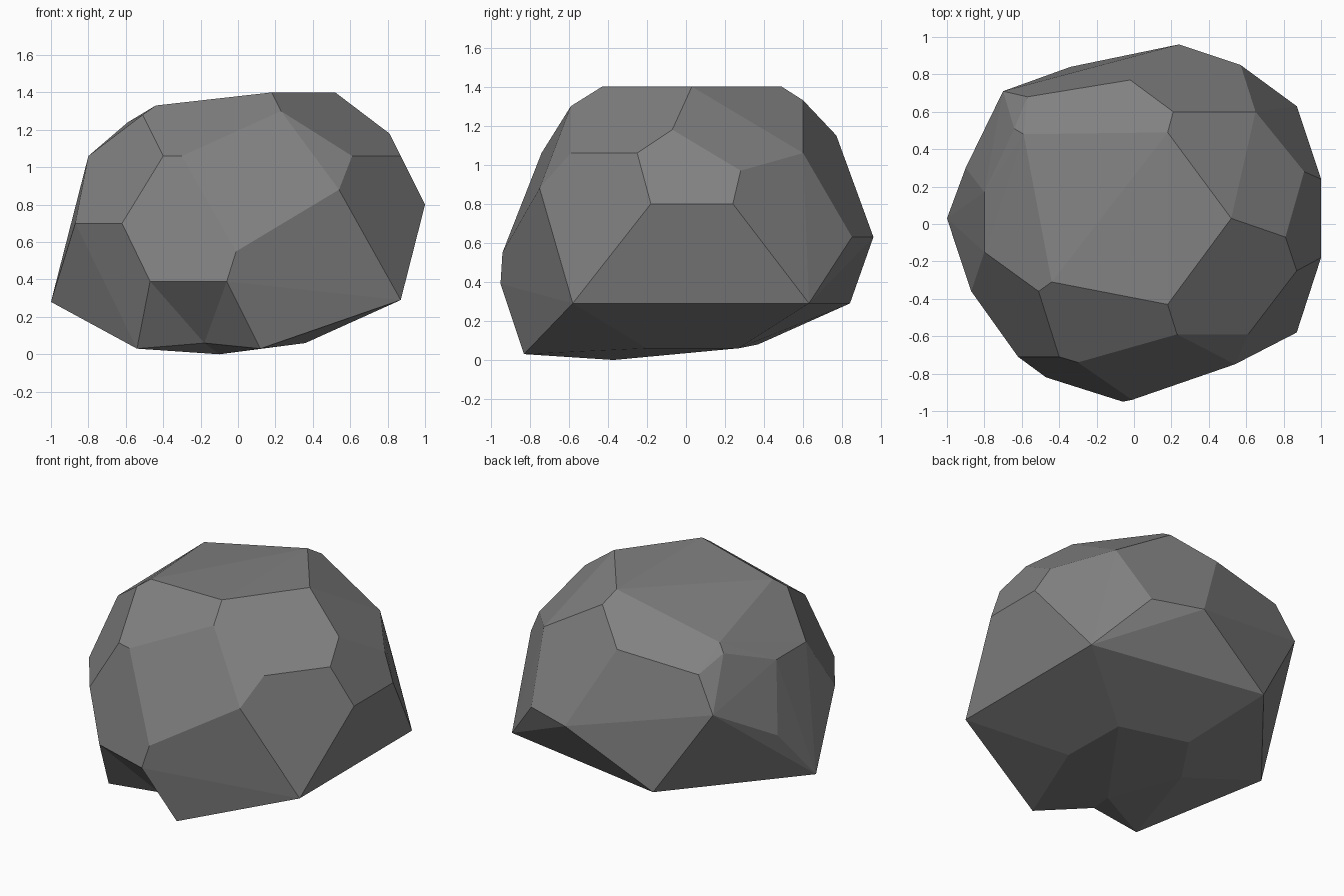
import bpy
import bmesh
from math import radians
from mathutils import Vector

default_cube = bpy.data.objects.get("Cube")
if default_cube:
    bpy.data.objects.remove(default_cube, do_unlink=True)


def flat_material(name, colour):
    material = bpy.data.materials.new(name)
    material.use_nodes = True
    material.diffuse_color = colour
    shader = next(n for n in material.node_tree.nodes if n.type == "BSDF_PRINCIPLED")
    shader.inputs["Base Color"].default_value = colour
    shader.inputs["Roughness"].default_value = 1
    return material


# Corners of the chipped boulder, grouped by level from the top down
crown = [(.18, -.43, 1.4), (.52, .03, 1.4), (.18, .49, 1.4),
         (-.44, -.31, 1.33), (-.59, .48, 1.24), (-.51, -.36, 1.28),
         (.23, -.59, 1.3), (.21, .6, 1.33)]

shoulder = [(.81, -.07, 1.18), (.87, -.25, 1.06), (.61, -.59, 1.06),
            (.65, .6, 1.06), (.91, .28, .97), (-.02, .77, 1.15),
            (-.57, .68, 1.09), (-.64, .51, 1.19), (-.8, .17, 1.06),
            (-.8, -.15, 1.06), (-.4, -.71, 1.06), (-.3, -.74, 1.06)]

waist = [(1, .24, .8), (1, -.18, .8), (.54, -.75, .88), (-.01, -.94, .55),
         (-.62, -.71, .7), (-.87, -.36, .7), (-.9, .3, .62),
         (-.7, .71, .86), (.24, .96, .63), (.57, .85, .63)]

skirt = [(.87, -.58, .29), (.87, .63, .29), (-.34, .84, .29),
         (-1, .03, .28), (-.47, -.82, .39), (-.06, -.95, .39)]

underside = [(.12, -.83, .03), (-.54, -.62, .03), (-.1, -.37, 0),
             (.36, -.2, .06), (.35, .27, .06), (-.13, .37, .08),
             (-.34, .05, .05)]


def build_boulder(name, levels, material):
    bm = bmesh.new()
    for level in levels:
        for corner in level:
            bm.verts.new(corner)

    # This corner joins the shell from outside, then is pressed in as a notch
    notch = bm.verts.new((-.2, -.77, .01))
    hull = bmesh.ops.convex_hull(bm, input=bm.verts[:])
    leftovers = {v for key in ("geom_interior", "geom_unused")
                 for v in hull[key] if isinstance(v, bmesh.types.BMVert)}
    if notch not in leftovers:
        notch.co = Vector((-.18, -.6, .06))
    bmesh.ops.delete(bm, geom=list(leftovers), context="VERTS")

    # Merge nearly level triangles into broad flat facets
    bmesh.ops.dissolve_limit(bm, angle_limit=radians(3), verts=bm.verts[:],
                             edges=bm.edges[:], use_dissolve_boundaries=False)
    bmesh.ops.recalc_face_normals(bm, faces=bm.faces[:])
    for face in bm.faces:
        face.smooth = False

    mesh = bpy.data.meshes.new(name)
    bm.to_mesh(mesh)
    bm.free()
    mesh.materials.append(material)
    boulder = bpy.data.objects.new(name, mesh)
    bpy.context.collection.objects.link(boulder)
    return boulder


stone_grey = flat_material("stone_grey", (.22, .22, .22, 1))
build_boulder("boulder", (crown, shoulder, waist, skirt, underside), stone_grey)
